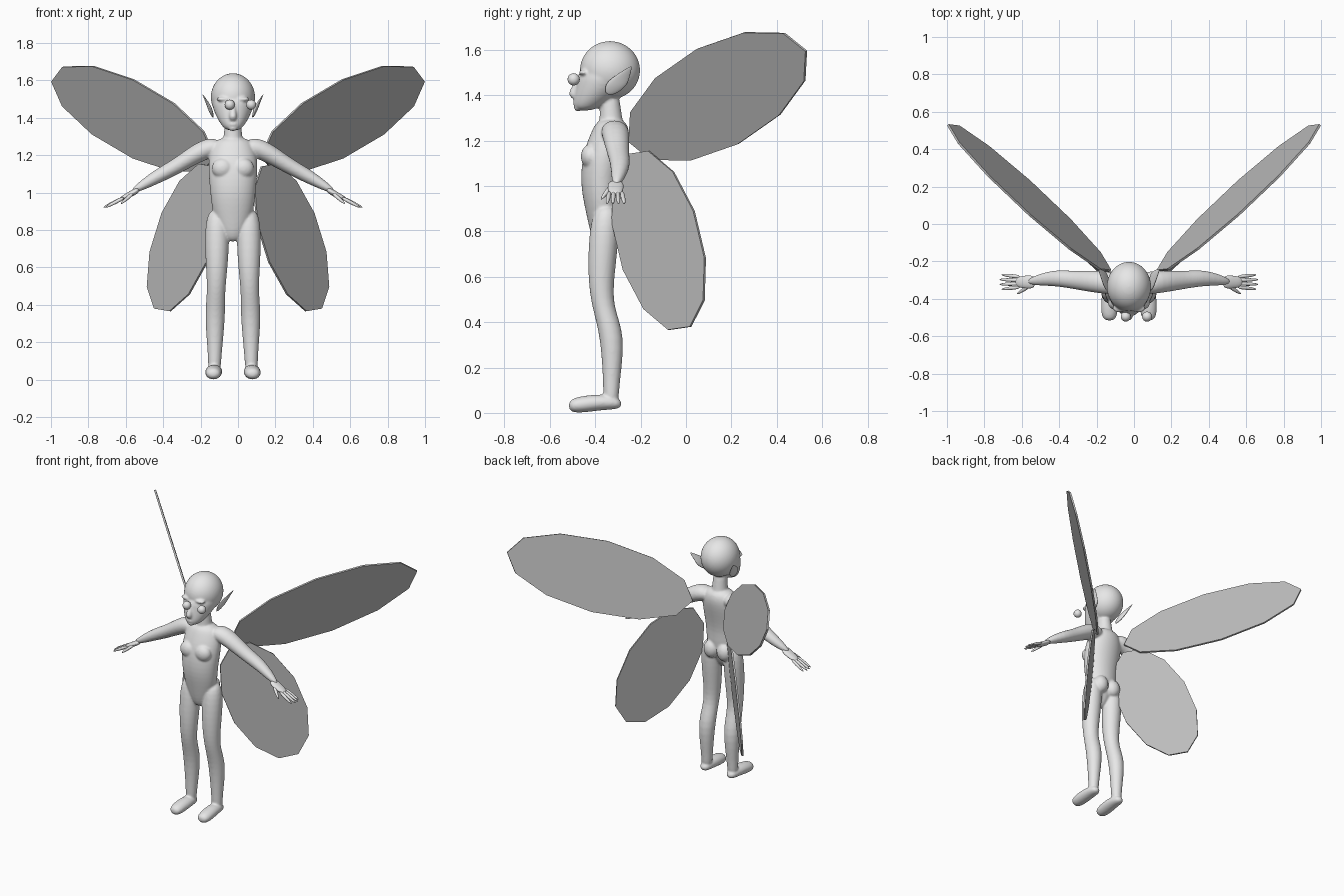
import bpy, bmesh
from math import sin, cos, pi
from mathutils import Vector, Matrix

if "Cube" in bpy.data.objects:
    bpy.data.objects.remove(bpy.data.objects["Cube"])

UP = Vector((0, 0, 1))
BACK = Vector((0, 1, 0))
MIDLINE = -.027     # the body stands slightly off the wings' centre
SIDES = 12
FULLNESS = 1.045    # makes up for the shrinkage of subdivision
BOTH_SIDES = {"left": 1, "right": -1}


def material(name, grey):
    made = bpy.data.materials.new(name)
    made.use_nodes = True
    colour = (grey, grey, grey, 1)
    made.diffuse_color = colour
    made.node_tree.nodes["Principled BSDF"].inputs["Base Color"].default_value = colour
    return made


SKIN = material("pale grey skin", .8)
WING = material("mid grey wing", .5)


def finish(name, bm, paint, smooth=True, location=(0, 0, 0)):
    """Turn the bmesh into a named, painted object."""
    bmesh.ops.recalc_face_normals(bm, faces=bm.faces)
    for face in bm.faces:
        face.smooth = smooth
    mesh = bpy.data.meshes.new(name)
    bm.to_mesh(mesh)
    bm.free()
    mesh.materials.append(paint)
    made = bpy.data.objects.new(name, mesh)
    made.location = location
    bpy.context.collection.objects.link(made)
    return made


def subdivide(target):
    rounding = target.modifiers.new("Rounding", "SUBSURF")
    rounding.levels = rounding.render_levels = 2


def tube(bm, stations, axis=None, depth=1, side=1):
    """Loft ovals given as (x, y, z, radius); depth is the oval's proportion."""
    first, last = Vector(stations[0][:3]), Vector(stations[-1][:3])
    along = (axis or last - first).normalized()
    reference = UP if abs(along.y) > .9 else BACK
    across = reference.cross(along).normalized()
    through = along.cross(across) * depth
    rings = []
    for x, y, z, radius in stations:
        ring = []
        for step in range(SIDES):
            angle = 2 * pi * step / SIDES
            offset = across * cos(angle) + through * sin(angle)
            point = Vector((x, y, z)) + offset * radius * FULLNESS
            point.x *= side
            ring.append(bm.verts.new(point))
        rings.append(ring)
    for low, high in zip(rings, rings[1:]):
        for step in range(SIDES):
            after = (step + 1) % SIDES
            bm.faces.new((low[step], low[after], high[after], high[step]))
    bm.faces.new(rings[0])
    bm.faces.new(rings[-1])


def ball(bm, centre, radii, side=1):
    x, y, z = centre
    place = Matrix.Translation((x * side, y, z)) @ Matrix.Diagonal((*radii, 1))
    bmesh.ops.create_uvsphere(bm, u_segments=16, v_segments=10, radius=1, matrix=place)


def add_trunk(bm):
    # torso, then neck
    tube(bm, [(0, -.38, .73, .04), (0, -.36, .88, .11), (0, -.38, 1, .12),
              (0, -.36, 1.14, .135), (0, -.33, 1.24, .12), (0, -.33, 1.3, .08)],
         axis=UP, depth=.72)
    tube(bm, [(0, -.33, 1.22, .07), (0, -.33, 1.3, .045), (0, -.34, 1.43, .045)])


def add_head(bm):
    # cranium and jaw
    ball(bm, (0, -.335, 1.51), (.123, .138, .13))
    tube(bm, [(0, -.45, 1.33, .035), (0, -.42, 1.37, .07),
              (0, -.36, 1.45, .11), (0, -.34, 1.53, .12)], axis=UP, depth=1.12)
    # nose, mouth and chin
    tube(bm, [(0, -.46, 1.5, .012), (0, -.485, 1.44, .014),
              (0, -.5, 1.4, .024), (0, -.49, 1.38, .01)])
    ball(bm, (0, -.48, 1.365), (.027, .02, .012))
    ball(bm, (0, -.475, 1.345), (.025, .02, .016))


def add_side_parts(bm, side):
    # brow, chest muscle and buttock
    ball(bm, (.05, -.45, 1.5), (.04, .024, .012), side)
    ball(bm, (.055, -.42, 1.13), (.06, .045, .055), side)
    ball(bm, (.05, -.31, .87), (.052, .046, .06), side)
    # leg
    tube(bm, [(.08, -.35, .92, .05), (.085, -.36, .8, .068), (.086, -.375, .6, .058),
              (.09, -.37, .47, .046), (.096, -.32, .34, .056),
              (.097, -.33, .12, .034), (.1, -.33, .03, .035)], axis=UP, side=side)
    # foot
    tube(bm, [(.1, -.28, .04, .03), (.1, -.36, .05, .044),
              (.105, -.46, .037, .047), (.105, -.52, .03, .034)],
         depth=.8, side=side)
    # shoulder and arm
    tube(bm, [(.05, -.32, 1.25, .05), (.15, -.31, 1.24, .055), (.3, -.3, 1.14, .04),
              (.4, -.285, 1.09, .039), (.55, -.31, 1, .016)],
         depth=1.15, side=side)


# Body: overlapping volumes fused into one smooth skin
bm = bmesh.new()
add_trunk(bm)
add_head(bm)
for side in BOTH_SIDES.values():
    add_side_parts(bm, side)
body = finish("body", bm, SKIN, location=(MIDLINE, 0, 0))
subdivide(body)
fuse = body.modifiers.new("Fuse", "REMESH")
fuse.mode = "VOXEL"
fuse.voxel_size = .0065
fuse.use_smooth_shade = True
soften = body.modifiers.new("Soften", "SMOOTH")
soften.iterations = 5


def add_finger(bm, root, tip, side):
    """A tapering finger from root to tip."""
    root, tip = Vector(root), Vector(tip)
    tube(bm, [(*root, .01), (*root.lerp(tip, .6), .01), (*tip, .004)], side=side)


def make_hand(label, side):
    bm = bmesh.new()
    tube(bm, [(.5, -.31, 1.02, .016), (.55, -.31, .99, .016), (.61, -.31, .96, .012)],
         depth=2.2, side=side)
    for place in (-1.5, -.5, .5, 1.5):
        reach = .7 - abs(place) * .012
        add_finger(bm, (.58, -.31 + place * .018, .975),
                   (reach, -.31 + place * .026, .92), side)
    add_finger(bm, (.53, -.33, 1), (.6, -.375, .94), side)
    subdivide(finish(label + "_hand", bm, SKIN, location=(MIDLINE, 0, 0)))


def make_ear(label, side):
    # thin pointed leaf sweeping up and back
    bm = bmesh.new()
    tube(bm, [(.105, -.335, 1.4, .005), (.12, -.31, 1.44, .012),
              (.13, -.295, 1.47, .011), (.165, -.24, 1.53, .001)],
         axis=UP, depth=4, side=side)
    subdivide(finish(label + "_ear", bm, SKIN, location=(MIDLINE, 0, 0)))


def make_eye(label, x):
    # loose round ball in front of the face
    bm = bmesh.new()
    ball(bm, (0, 0, 0), (.027, .027, .027))
    finish(label + "_eye", bm, SKIN, location=(x, -.495, 1.47))


def make_wing(name, centre, long_axis, short_axis, side):
    # thin flat oval with twelve straight edges
    centre, long_axis, short_axis = map(Vector, (centre, long_axis, short_axis))
    bm = bmesh.new()
    rim = []
    for step in range(SIDES):
        angle = 2 * pi * step / SIDES
        point = centre + long_axis * cos(angle) + short_axis * sin(angle)
        point.x *= side
        rim.append(bm.verts.new(point))
    bm.faces.new(rim)
    sheet = finish(name, bm, WING, smooth=False)
    solid = sheet.modifiers.new("Thickness", "SOLIDIFY")
    solid.thickness = .012
    solid.offset = 0


for label, side in BOTH_SIDES.items():
    make_hand(label, side)
    make_ear(label, side)
    make_eye(label, .013 + side * .057)
    make_wing(label + "_upper_wing", (.56, .14, 1.395),
              (.435, .39, .2), (0, -.09, .21), side)
    make_wing(label + "_lower_wing", (.285, -.12, .76),
              (.16, .14, -.38), (.12, .155, .13), side)
